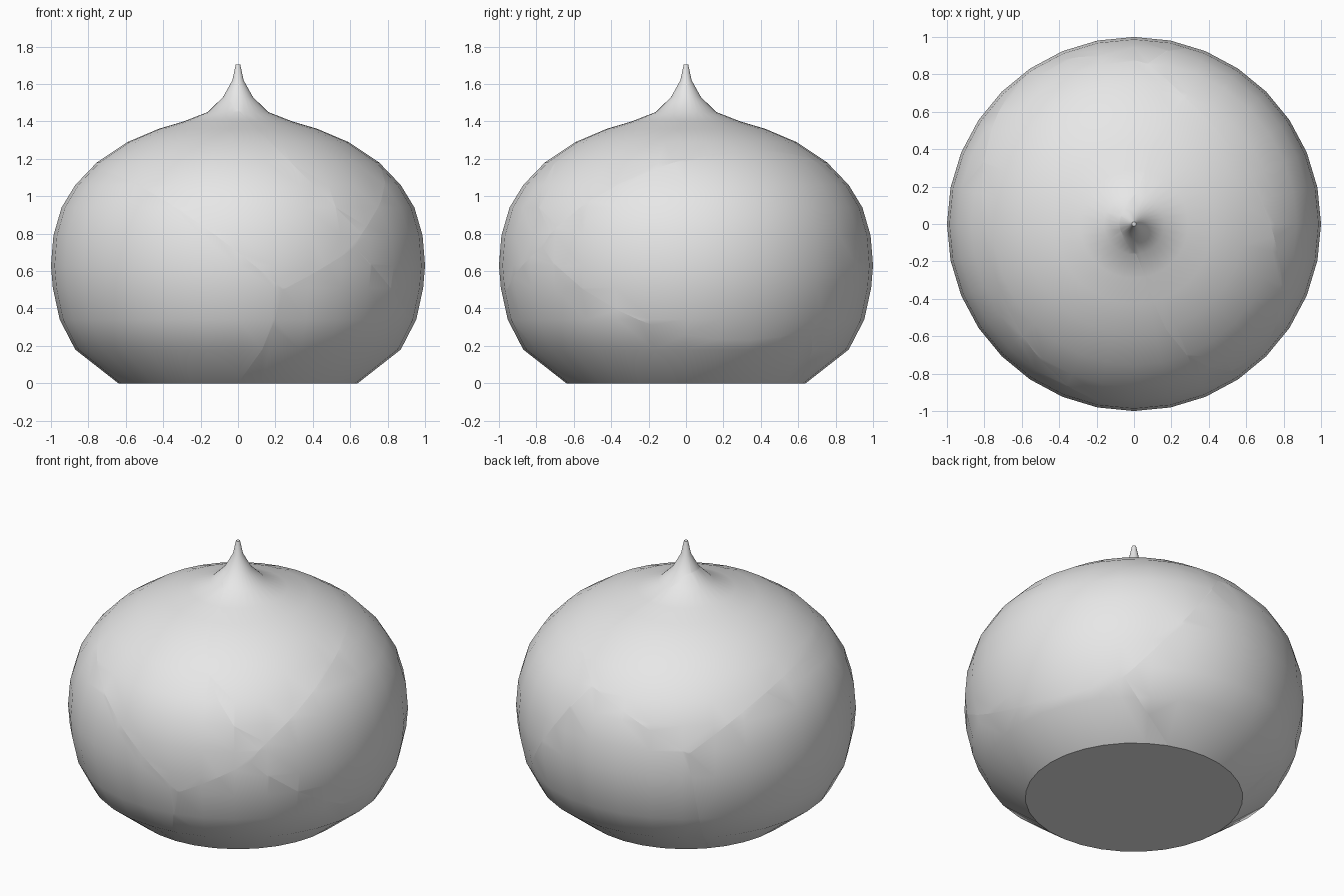
import bpy
import bmesh
from math import pi, radians
from mathutils import Vector

cube = bpy.data.objects.get("Cube")
if cube:
    bpy.data.objects.remove(cube, do_unlink=True)

clay = bpy.data.materials.new("plain_grey")
clay.use_nodes = True
clay.diffuse_color = (0.8, 0.8, 0.8, 1)
clay.node_tree.nodes["Principled BSDF"].inputs["Base Color"].default_value = (0.8, 0.8, 0.8, 1)

# Half outline of the bulb from flat base to pointed tip (radius, height)
OUTLINE = [(0, 0), (0.64, 0), (0.87, 0.18), (0.953, 0.34), (0.99, 0.51), (1, 0.63),
           (0.987, 0.79), (0.943, 0.94), (0.87, 1.06), (0.755, 1.18), (0.59, 1.29),
           (0.425, 1.36), (0.29, 1.4), (0.162, 1.45), (0.08, 1.53), (0.03, 1.62),
           (0.012, 1.705), (0, 1.705)]

# Each shard owns the region where its linear field (offset, gradient) is largest
SHARDS = {
    "main_shard": (0, (0, 0, 0)),
    "tip_shard": (-0.263, (0.18, 0, 0.18)),
    "side_shard": (0.288, (0.765, 0.393, -0.636)),
    "front_base_shard": (0.663, (0.463, 0.281, -1.011)),
    "left_base_shard": (0.378, (-0.614, -0.164, -0.773)),
    "back_base_shard": (0.598, (0.375, 0.425, -0.925)),
}


def make_bulb():
    """Solid of revolution around the z axis."""
    bm = bmesh.new()
    verts = [bm.verts.new((r, 0, z)) for r, z in OUTLINE]
    edges = [bm.edges.new(pair) for pair in zip(verts, verts[1:])]
    bmesh.ops.spin(bm, geom=verts + edges, cent=(0, 0, 0), axis=(0, 0, 1),
                   angle=2 * pi, steps=32, use_merge=True)
    bmesh.ops.remove_doubles(bm, verts=bm.verts[:], dist=0.0005)
    bmesh.ops.recalc_face_normals(bm, faces=bm.faces[:])
    return bm


def trim(bm, normal, offset):
    """Keep the half where normal . p + offset > 0 and close the cut."""
    point = normal * (-offset / normal.length_squared)
    bmesh.ops.bisect_plane(bm, geom=bm.verts[:] + bm.edges[:] + bm.faces[:],
                           plane_co=point, plane_no=normal.normalized(),
                           dist=0.00001, clear_inner=True)
    rim = [e for e in bm.edges if e.is_boundary]
    if rim:
        bmesh.ops.holes_fill(bm, edges=rim, sides=0)


# Break the bulb into tightly fitting shards
for name, (offset, gradient) in SHARDS.items():
    bm = make_bulb()
    for other, (other_offset, other_gradient) in SHARDS.items():
        if other != name:
            trim(bm, Vector(gradient) - Vector(other_gradient), offset - other_offset)
    bmesh.ops.recalc_face_normals(bm, faces=bm.faces[:])
    mesh = bpy.data.meshes.new(name)
    bm.to_mesh(mesh)
    bm.free()
    mesh.materials.append(clay)
    shard = bpy.data.objects.new(name, mesh)
    bpy.context.collection.objects.link(shard)
    bpy.ops.object.select_all(action="DESELECT")
    shard.select_set(True)
    bpy.context.view_layer.objects.active = shard
    bpy.ops.object.shade_smooth_by_angle(angle=radians(35))
